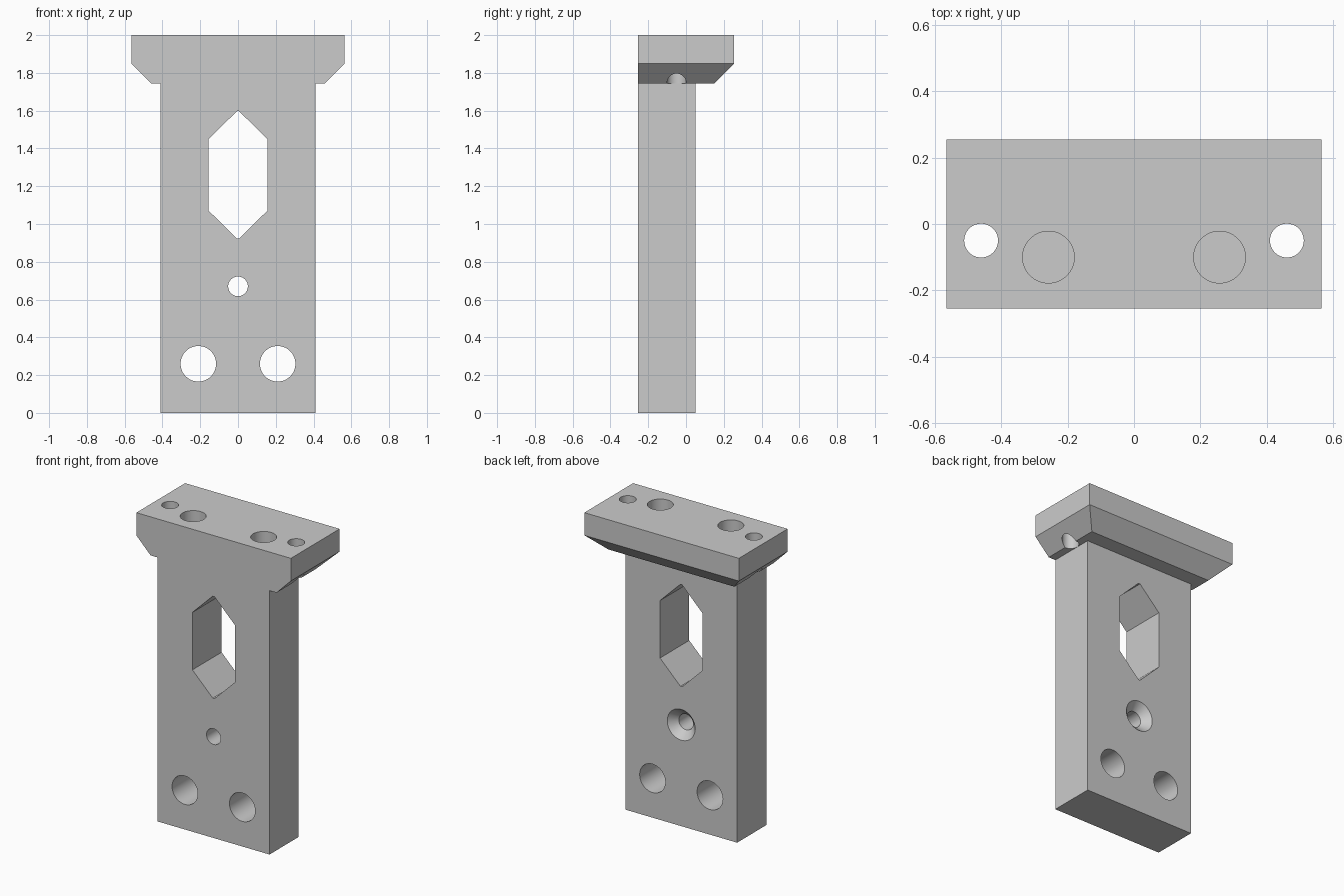
import bpy
import bmesh
import math
from mathutils import Matrix

if "Cube" in bpy.data.objects:
    bpy.data.objects.remove(bpy.data.objects["Cube"])

FRONT = -0.255      # flush front plane
STEM_BACK = 0.05
HEAD_BACK = 0.255

grey = bpy.data.materials.new("plain_grey")
grey.use_nodes = True
colour = (0.6, 0.6, 0.6, 1)
grey.diffuse_color = colour
grey.node_tree.nodes["Principled BSDF"].inputs["Base Color"].default_value = colour


def make_object(name, bm):
    bmesh.ops.recalc_face_normals(bm, faces=bm.faces)
    mesh = bpy.data.meshes.new(name)
    bm.to_mesh(mesh)
    bm.free()
    mesh.materials.append(grey)
    obj = bpy.data.objects.new(name, mesh)
    bpy.context.collection.objects.link(obj)
    return obj


def loft(name, rings):
    """Solid through matching rings of points, capped at both ends."""
    bm = bmesh.new()
    loops = [[bm.verts.new(p) for p in ring] for ring in rings]
    n = len(loops[0])
    for a, b in zip(loops, loops[1:]):
        for i in range(n):
            j = (i + 1) % n
            bm.faces.new((a[i], a[j], b[j], b[i]))
    bm.faces.new(loops[0])
    bm.faces.new(loops[-1])
    return make_object(name, bm)


def rectangle(half_x, back, z):
    return [(-half_x, FRONT, z), (half_x, FRONT, z), (half_x, back, z), (-half_x, back, z)]


def drill(name, r1, r2, depth, centre, axis):
    """Round cutter; r1 is at the low end of the axis."""
    bm = bmesh.new()
    turn = Matrix.Rotation(-math.pi / 2, 4, 'X') if axis == 'Y' else Matrix()
    bmesh.ops.create_cone(bm, cap_ends=True, segments=64, radius1=r1, radius2=r2,
                          depth=depth, matrix=Matrix.Translation(centre) @ turn)
    return make_object(name, bm)


def combine(target, tool, operation):
    mod = target.modifiers.new(tool.name, 'BOOLEAN')
    mod.operation = operation
    mod.solver = 'EXACT'
    mod.object = tool
    bpy.context.view_layer.objects.active = target
    bpy.ops.object.modifier_apply(modifier=mod.name)
    bpy.data.objects.remove(tool)


# Upright plate and mounting head, chamfered underneath on the sides and back
bracket = loft("t_bracket", [rectangle(0.409, STEM_BACK, z) for z in (0, 1.9)])
head = loft("head", [rectangle(0.461, 0.152, 1.745),
                     rectangle(0.565, HEAD_BACK, 1.85),
                     rectangle(0.565, HEAD_BACK, 2.0)])
combine(bracket, head, 'UNION')

# Long pointed window
outline = [(0.006, 1.597), (0.155, 1.45), (0.155, 1.07), (0.006, 0.923)]
outline += [(-x, z) for x, z in reversed(outline)]
window = loft("window", [[(x, y, z) for x, z in outline] for y in (-0.4, 0.2)])
combine(bracket, window, 'DIFFERENCE')

# Centre screw hole, countersunk from the back
combine(bracket, drill("screw_hole", 0.052, 0.052, 0.6, (0, -0.1, 0.67), 'Y'), 'DIFFERENCE')
combine(bracket, drill("countersink", 0.052, 0.112, 0.06, (0, 0.03, 0.67), 'Y'), 'DIFFERENCE')

# Paired holes
for side in (-1, 1):
    combine(bracket, drill("lower_hole", 0.094, 0.094, 0.6,
                           (side * 0.21, -0.1, 0.26), 'Y'), 'DIFFERENCE')
    combine(bracket, drill("edge_hole", 0.051, 0.051, 0.5,
                           (side * 0.461, -0.05, 1.9), 'Z'), 'DIFFERENCE')
    # blind sockets in the top
    combine(bracket, drill("top_socket", 0.078, 0.078, 0.5,
                           (side * 0.258, -0.1, 2.0), 'Z'), 'DIFFERENCE')

# Smooth hole walls, crisp edges
bpy.ops.object.select_all(action='DESELECT')
bracket.select_set(True)
bpy.context.view_layer.objects.active = bracket
bpy.ops.object.shade_smooth_by_angle(angle=math.radians(25))
